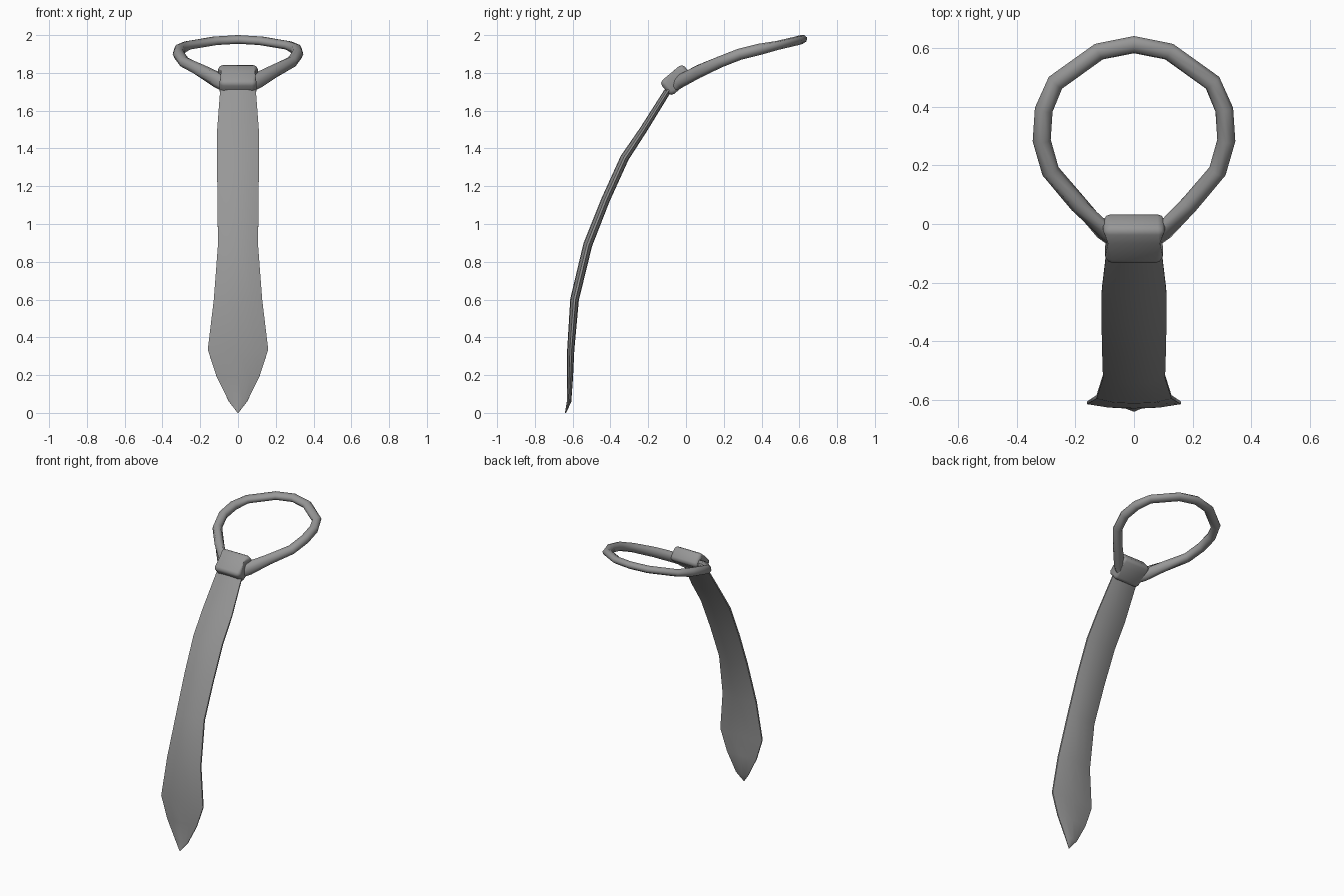
import bpy, bmesh, math
from mathutils import Vector, Matrix

if "Cube" in bpy.data.objects:
    bpy.data.objects.remove(bpy.data.objects["Cube"])

cloth = bpy.data.materials.new("dark_grey_cloth")
cloth.diffuse_color = (0.31, 0.31, 0.31, 1)
cloth.use_nodes = True
cloth.node_tree.nodes["Principled BSDF"].inputs["Base Color"].default_value = cloth.diffuse_color


def finish(name, bm, angle=50):
    bmesh.ops.recalc_face_normals(bm, faces=bm.faces)
    me = bpy.data.meshes.new(name)
    bm.to_mesh(me)
    bm.free()
    me.materials.append(cloth)
    ob = bpy.data.objects.new(name, me)
    bpy.context.collection.objects.link(ob)
    bpy.context.view_layer.objects.active = ob
    ob.select_set(True)
    bpy.ops.object.shade_smooth_by_angle(angle=math.radians(angle))
    ob.select_set(False)
    return ob


def loft(name, rings, angle=50):
    bm = bmesh.new()
    loops = [[bm.verts.new(p) for p in r] for r in rings]
    n = len(loops[0])
    for a, b in zip(loops, loops[1:]):
        for i in range(n):
            j = (i + 1) % n
            bm.faces.new((a[i], a[j], b[j], b[i]))
    bm.faces.new(loops[0])
    bm.faces.new(loops[-1])
    bmesh.ops.remove_doubles(bm, verts=bm.verts, dist=0.0005)
    return finish(name, bm, angle)


def tangents(pts):
    last = len(pts) - 1
    return [(pts[min(i + 1, last)] - pts[max(i - 1, 0)]).normalized()
            for i in range(last + 1)]


# Blade: y, z, half width, half thickness down the curved length
blade = [(-0.05, 1.765, 0.085, 0.018), (-0.10, 1.70, 0.095, 0.018),
         (-0.225, 1.50, 0.110, 0.020), (-0.325, 1.35, 0.111, 0.023),
         (-0.425, 1.13, 0.109, 0.023), (-0.52, 0.89, 0.106, 0.024),
         (-0.59, 0.60, 0.128, 0.023), (-0.610, 0.335, 0.160, 0.019),
         (-0.614, 0.19, 0.113, 0.016), (-0.619, 0.06, 0.048, 0.012),
         (-0.638, 0.0, 0.002, 0.003)]
path = [Vector((0, y, z)) for y, z, w, t in blade]
section = [(-1, 0.25), (-0.55, 0.85), (0, 1), (0.55, 0.85), (1, 0.25),
           (1, -0.25), (0.55, -0.85), (0, -1), (-0.55, -0.85), (-1, -0.25)]
rings = []
for p, d, (y, z, w, t) in zip(path, tangents(path), blade):
    nrm = d.cross(Vector((1, 0, 0)))
    rings.append([p + Vector((u * w, 0, 0)) + nrm * v * t for u, v in section])
loft("tie_blade", rings)

# Neck loop: half path mirrored around the back, swept with a round section
half = [(0.05, -0.06, 1.735), (0.10, -0.026, 1.758), (0.19, 0.068, 1.808),
        (0.285, 0.18, 1.858), (0.315, 0.285, 1.899), (0.308, 0.39, 1.925),
        (0.268, 0.482, 1.945), (0.120, 0.588, 1.970)]
path = [Vector(p) for p in half] + [Vector((0, 0.612, 1.977))]
path += [Vector((-x, y, z)) for x, y, z in reversed(half)]
rings = []
for i, (p, d) in enumerate(zip(path, tangents(path))):
    k = min(i, len(path) - 1 - i)
    # the band flattens and leans with the knot at both ends
    lean = (0.6, 0.6, 0.1)[k] if k < 3 else -0.33
    side = d.cross(Vector((0, lean, 1))).normalized()
    up = side.cross(d)
    tall = (0.043, 0.043, 0.036)[k] if k < 3 else 0.030 if k < 6 else 0.024
    wide = 0.027 if k < 2 else 0.031
    rings.append([p + side * wide * math.cos(a) + up * tall * math.sin(a)
                  for a in [math.tau * s / 8 for s in range(8)]])
loft("neck_loop", rings, 60)

# Knot: tilted block, widest in the upper middle, with bevelled edges
bm = bmesh.new()
bmesh.ops.create_cube(bm, size=1)
bmesh.ops.bisect_plane(bm, geom=bm.verts[:] + bm.edges[:] + bm.faces[:],
                       plane_co=(0, 0, 0.12), plane_no=(0, 0, 1))
for v in bm.verts:
    z = v.co.z
    v.co.x *= 0.205 if z > 0.3 else 0.222 if z > 0 else 0.190
    v.co.y *= 0.096
    v.co.z *= 0.158
edges = [e for e in bm.edges if e.calc_face_angle(0) > 0.6]
bmesh.ops.bevel(bm, geom=edges, offset=0.022, segments=2,
                profile=0.5, affect='EDGES')
tilt = Matrix.Rotation(math.radians(-50), 4, 'X')
bm.transform(Matrix.Translation((0, -0.05, 1.762)) @ tilt)
finish("tie_knot", bm, 60)
